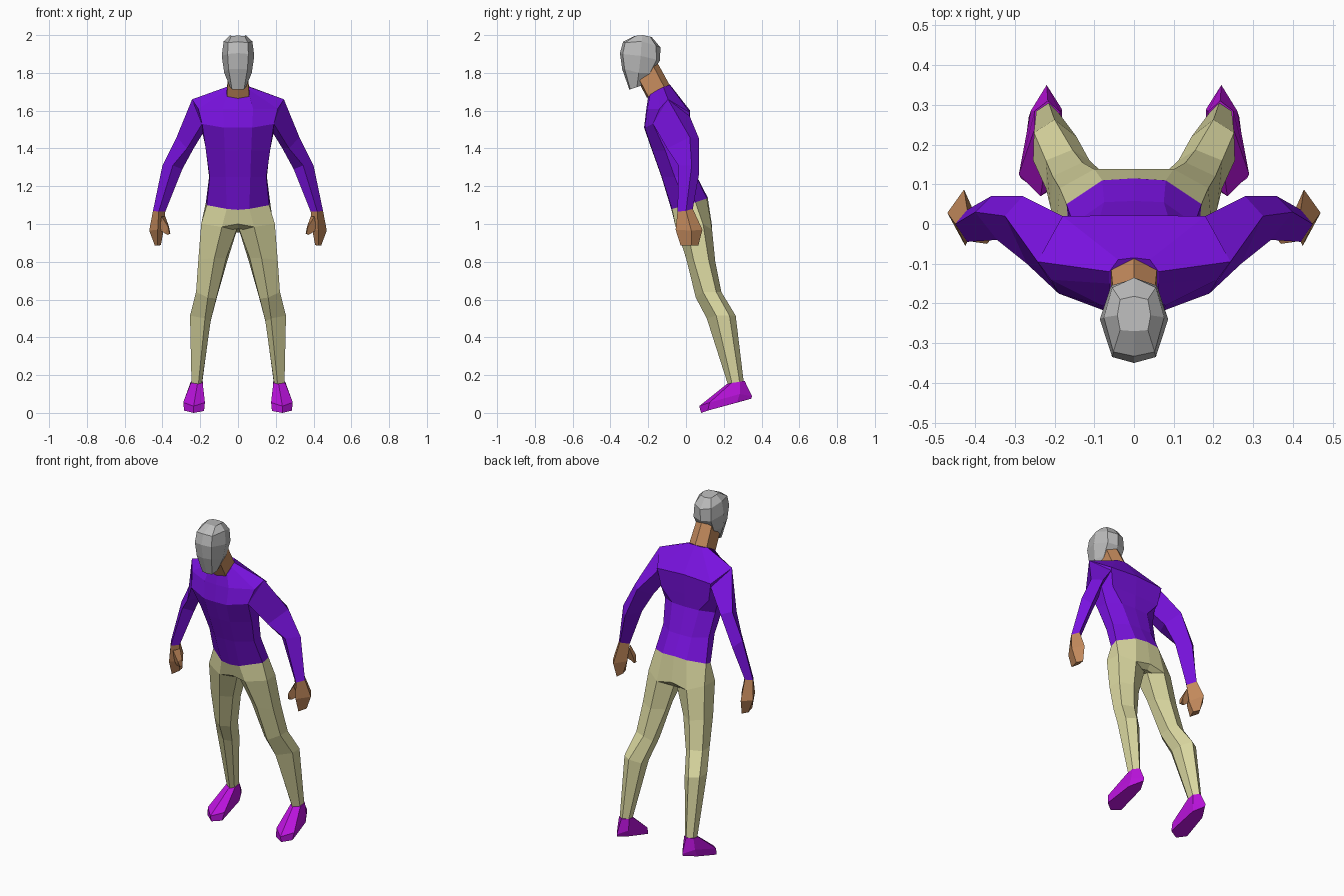
import bpy, bmesh


def material(name, rgb):
    m = bpy.data.materials.new(name)
    m.diffuse_color = (*rgb, 1)
    return m


PURPLE = material("purple shirt", (0.19, 0.006, 0.74))
KHAKI = material("khaki cloth", (0.70, 0.68, 0.35))
MAGENTA = material("magenta shoe", (0.48, 0.006, 0.70))
SKIN = material("brown skin", (0.56, 0.26, 0.11))
GREY = material("grey hood", (0.50, 0.50, 0.50))


def loft(name, rings, mat):
    """Join rings of equal point count into a closed, flat-shaded skin."""
    bm = bmesh.new()
    loops = [[bm.verts.new(p) for p in ring] for ring in rings]
    n = len(loops[0])
    for a, b in zip(loops, loops[1:]):
        for i in range(n):
            j = (i + 1) % n
            bm.faces.new((a[i], a[j], b[j], b[i]))
    bm.faces.new(loops[0])
    bm.faces.new(loops[-1])
    bmesh.ops.recalc_face_normals(bm, faces=bm.faces)
    me = bpy.data.meshes.new(name)
    bm.to_mesh(me)
    bm.free()
    me.materials.append(mat)
    ob = bpy.data.objects.new(name, me)
    bpy.context.collection.objects.link(ob)
    return ob


def body(name, halves, mat):
    """Loft half rings running front centre to back centre, mirrored in x."""
    loft(name, [h + [(-x, y, z) for x, y, z in h[-2:0:-1]] for h in halves], mat)


def limb(name, rings, mat):
    """Loft a limb on both sides of the body."""
    for side, s in (("left", 1), ("right", -1)):
        loft(f"{side}_{name}", [[(s * x, y, z) for x, y, z in r] for r in rings], mat)


# Shirt: hem, waist, ribs, chest, shoulders, collar
hem = [(0, -.077, 1.075), (.06, -.073, 1.08), (.165, 0, 1.10),
       (.17, .05, 1.115), (.08, .11, 1.135), (0, .115, 1.14)]
body("shirt", [
    hem,
    [(0, -.13, 1.25), (.065, -.128, 1.25), (.15, -.06, 1.25),
     (.153, 0, 1.25), (.075, .055, 1.25), (0, .058, 1.25)],
    [(0, -.18, 1.39), (.07, -.178, 1.39), (.17, -.11, 1.39),
     (.168, -.04, 1.39), (.09, .005, 1.40), (0, .01, 1.40)],
    [(0, -.222, 1.51), (.075, -.218, 1.51), (.19, -.175, 1.53),
     (.19, -.05, 1.49), (.16, .01, 1.48), (0, .015, 1.48)],
    [(0, -.21, 1.61), (.08, -.205, 1.61), (.21, -.14, 1.61),
     (.243, -.095, 1.66), (.18, .02, 1.59), (0, .022, 1.60)],
    [(0, -.20, 1.675), (.06, -.19, 1.685), (.062, -.15, 1.71),
     (.062, -.12, 1.725), (.04, -.09, 1.735), (0, -.085, 1.738)],
], PURPLE)

# Sleeves: shoulder, upper arm, elbow, cuff (outer, front, inner, back)
wrist = [(.45, 0, 1.07), (.42, -.045, 1.065), (.385, -.01, 1.065), (.42, .036, 1.08)]
limb("sleeve", [
    [(.243, -.095, 1.66), (.19, -.175, 1.53), (.18, -.08, 1.49), (.18, .02, 1.57)],
    [(.325, .02, 1.46), (.27, -.10, 1.40), (.235, -.02, 1.40), (.28, .07, 1.45)],
    [(.40, .03, 1.31), (.345, -.04, 1.31), (.295, 0, 1.29), (.36, .07, 1.27)],
    wrist,
], PURPLE)

# Hands and thumbs
limb("hand", [
    wrist,
    [(.47, .028, .965), (.425, -.055, .97), (.395, 0, .96), (.428, .087, .97)],
    [(.44, .03, .885), (.425, -.028, .885), (.408, .02, .89), (.42, .065, .885)],
], SKIN)
limb("thumb", [
    [(.385, -.005, 1.04), (.405, -.045, 1.04), (.415, -.02, .97)],
    [(.365, -.015, .985), (.37, -.05, .985), (.388, -.035, .95)],
    [(.358, -.02, .95), (.362, -.04, .95), (.372, -.03, .943)],
], SKIN)

# Trousers: seat and two legs
body("trouser_seat", [
    hem,
    [(0, -.055, 1.0), (.085, -.055, .985), (.195, 0, 1.0),
     (.187, .09, 1.0), (.10, .138, .97), (0, .138, .99)],
    [(0, -.01, .975), (.04, -.015, .97), (.10, .02, .96),
     (.10, .07, .96), (.05, .11, .955), (0, .115, .96)],
], KHAKI)
ankle = [(.21, .222, .15), (.246, .245, .15), (.246, .285, .155),
         (.215, .306, .16), (.19, .28, .155), (.192, .24, .15)]
limb("trouser_leg", [
    [(.085, -.055, .985), (.195, 0, 1.0), (.187, .09, 1.0),
     (.10, .138, .97), (.005, .10, .97), (.005, 0, .975)],
    [(.125, 0, .82), (.21, .04, .81), (.205, .12, .81),
     (.13, .155, .80), (.058, .11, .80), (.062, .04, .82)],
    [(.16, .052, .61), (.222, .09, .64), (.222, .16, .64),
     (.155, .187, .64), (.112, .16, .61), (.115, .09, .605)],
    [(.175, .11, .50), (.254, .16, .515), (.252, .23, .515),
     (.20, .263, .515), (.145, .22, .49), (.145, .15, .485)],
    ankle,
], KHAKI)

# Shoes: sole, upper edge, ankle (toe, outer front, outer back, heel, inner)
limb("shoe", [
    [(.235, .08, 0), (.285, .115, .012), (.265, .27, .055),
     (.22, .345, .075), (.187, .28, .06), (.18, .105, .01)],
    [(.235, .07, .036), (.29, .125, .055), (.26, .285, .10),
     (.22, .35, .088), (.182, .29, .10), (.175, .12, .055)],
    [(.215, .215, .152), (.25, .24, .158), (.25, .285, .165),
     (.217, .31, .17), (.186, .282, .165), (.187, .238, .158)],
], MAGENTA)

# Neck
body("neck", [
    [(0, -.205, 1.665), (.058, -.20, 1.675), (.058, -.11, 1.715), (0, -.083, 1.73)],
    [(0, -.25, 1.75), (.055, -.245, 1.76), (.052, -.175, 1.84), (0, -.155, 1.86)],
], SKIN)

# Head: chin, jaw, brow, crown, top
body("head", [
    [(0, -.30, 1.712), (.032, -.295, 1.713), (.042, -.26, 1.725),
     (.03, -.23, 1.735), (0, -.225, 1.737)],
    [(0, -.338, 1.82), (.05, -.325, 1.82), (.073, -.25, 1.80),
     (.055, -.19, 1.80), (0, -.175, 1.81)],
    [(0, -.35, 1.905), (.055, -.335, 1.90), (.086, -.24, 1.89),
     (.058, -.155, 1.87), (0, -.138, 1.865)],
    [(0, -.333, 1.965), (.052, -.322, 1.96), (.076, -.235, 1.967),
     (.055, -.16, 1.945), (0, -.135, 1.935)],
    [(0, -.27, 1.997), (.035, -.267, 1.996), (.042, -.23, 2.0),
     (.035, -.19, 1.992), (0, -.182, 1.99)],
], GREY)
